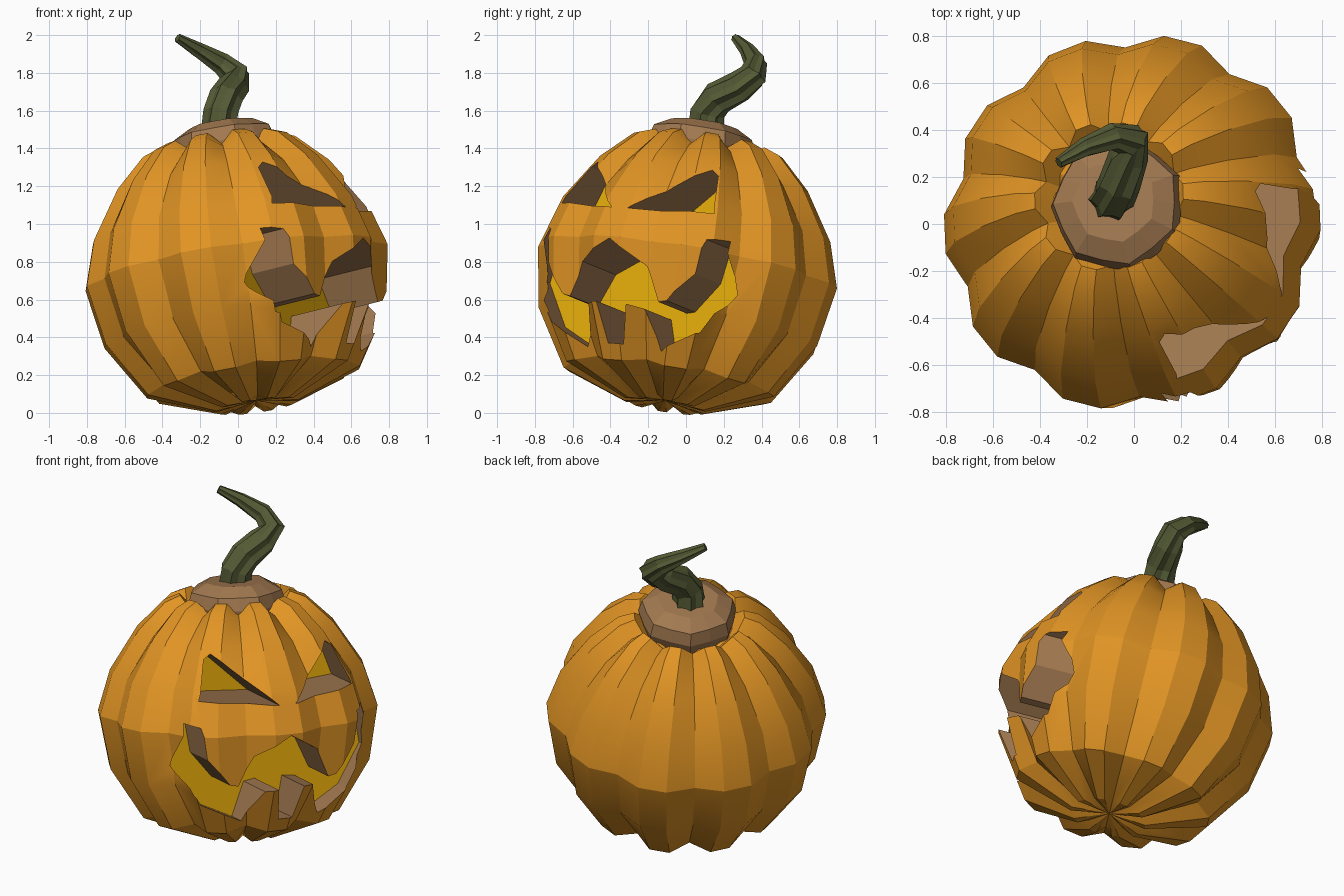
import bpy, bmesh, math
from mathutils import Matrix, Vector

if "Cube" in bpy.data.objects:
    bpy.data.objects.remove(bpy.data.objects["Cube"])

def material(name, rgb):
    m = bpy.data.materials.new(name)
    m.diffuse_color = (*rgb, 1)
    m.use_nodes = True
    m.node_tree.nodes["Principled BSDF"].inputs["Base Color"].default_value = m.diffuse_color
    return m

orange = material("orange_skin", (0.76, 0.30, 0.018))
brown = material("brown_flesh", (0.36, 0.19, 0.08))
yellow = material("yellow_glow", (0.76, 0.40, 0.003))
green = material("green_stem", (0.09, 0.105, 0.036))

# The pumpkin leans back and left; the face looks toward front right
LEAN = math.radians(132)
FACE = math.radians(-32)
lean_axis = Vector((-math.sin(LEAN), math.cos(LEAN), 0))
TILT = Matrix.Translation((0, 0, 0.72)) @ Matrix.Rotation(math.radians(12.5), 4, lean_axis)

def finish(bm, name, mats):
    bmesh.ops.recalc_face_normals(bm, faces=bm.faces)
    me = bpy.data.meshes.new(name)
    bm.to_mesh(me)
    bm.free()
    for m in mats:
        me.materials.append(m)
    ob = bpy.data.objects.new(name, me)
    bpy.context.collection.objects.link(ob)
    return ob

def loft(name, rings, mats, start, end):
    """Skin closed rings and close both ends with a fan to a point."""
    bm = bmesh.new()
    vs = [[bm.verts.new(p) for p in r] for r in rings]
    n = len(vs[0])
    for a, b in zip(vs, vs[1:]):
        for i in range(n):
            j = (i + 1) % n
            bm.faces.new((a[i], a[j], b[j], b[i]))
    for ring, tip in ((vs[0], start), (vs[-1], end)):
        c = bm.verts.new(tip)
        for i in range(n):
            bm.faces.new((ring[i], ring[(i + 1) % n], c))
    return finish(bm, name, mats)

# Ribbed body: ten lobes of three facets (radius, height, valley scale, valley drop)
profile = [(0.22, -0.70, 0.80, -0.03), (0.57, -0.57, 0.88, -0.03),
           (0.755, -0.27, 0.92, 0), (0.81, 0.05, 0.93, 0), (0.735, 0.29, 0.93, 0),
           (0.57, 0.545, 0.90, 0.02), (0.41, 0.70, 0.88, 0.05),
           (0.32, 0.735, 0.90, 0.06), (0.25, 0.65, 0.95, 0.03)]
rings = []
for r, h, scale, drop in profile:
    ring = []
    for i in range(30):
        a = math.radians(93 + 12 * i)
        valley = i % 3 == 0
        k = r * scale if valley else r
        ring.append(TILT @ Vector((k * math.cos(a), k * math.sin(a), h - drop * valley)))
    rings.append(ring)
body = loft("pumpkin_body", rings, [orange, brown, yellow],
            TILT @ Vector((0, 0, -0.67)), TILT @ Vector((0, 0, 0.62)))

# Carved holes: brown walls with a flat glowing floor inside
forward = Vector((math.cos(FACE), math.sin(FACE), 0))
side = Vector((-math.sin(FACE), math.cos(FACE), 0))

def carve(name, outline, floor_depth):
    bm = bmesh.new()
    def cap(depth):
        return [bm.verts.new(TILT @ (forward * depth + side * p + Vector((0, 0, q))))
                for p, q in outline]
    a, b = cap(floor_depth), cap(1.2)
    n = len(outline)
    floor = bm.faces.new(a)
    bm.faces.new(b)
    for f in [bm.faces.new((a[i], a[(i + 1) % n], b[(i + 1) % n], b[i])) for i in range(n)]:
        f.material_index = 1
    floor.material_index = 2
    cutter = finish(bm, name, [orange, brown, yellow])
    cutter.hide_render = True
    mod = body.modifiers.new(name, 'BOOLEAN')
    mod.operation = 'DIFFERENCE'
    mod.solver = 'EXACT'
    mod.object = cutter
    return cutter

def mirrored(outline):
    return [(-p, q) for p, q in reversed(outline)]

eye = [(0.05, 0.215), (0.36, 0.50), (0.40, 0.47), (0.48, 0.25)]
upper = [(0.20, -0.08), (0.28, -0.26), (0.33, -0.25), (0.46, -0.09), (0.49, 0.10),
         (0.56, 0.12), (0.60, -0.15), (0.46, -0.38)]
lower_teeth = [(0.26, -0.50), (0.19, -0.30), (0.11, -0.29), (0.07, -0.49),
               (-0.02, -0.49), (-0.06, -0.29), (-0.13, -0.30), (-0.21, -0.50)]
mouth = [(0, 0.04)] + upper + lower_teeth + mirrored(upper)
cutters = [carve("eye_cut_right", eye, 0.27),
           carve("eye_cut_left", mirrored(eye), 0.27),
           carve("mouth_cut", mouth, 0.37)]

# Bake the carving and drop the cutters
bpy.context.view_layer.update()
dg = bpy.context.evaluated_depsgraph_get()
carved = bpy.data.meshes.new_from_object(body.evaluated_get(dg))
body.modifiers.clear()
body.data = carved
for c in cutters:
    bpy.data.objects.remove(c)

# Soft shading along each rib, sharp between ribs
bpy.context.view_layer.objects.active = body
body.select_set(True)
bpy.ops.object.shade_smooth_by_angle(angle=math.radians(24))

# Rounded brown collar under the stem
shift = Vector((0.035, -0.035, 0))
collar = []
for r, h in [(0.26, 0.58), (0.29, 0.70), (0.27, 0.775), (0.18, 0.825)]:
    ring = []
    for i in range(14):
        a = math.tau * i / 14
        k = r if i % 2 else r * 0.93
        ring.append(TILT @ Vector((k * math.cos(a), k * math.sin(a), h)) + shift)
    collar.append(ring)
loft("stem_collar", collar, [brown],
     TILT @ Vector((0, 0, 0.58)) + shift, TILT @ Vector((0, 0, 0.825)) + shift)

# Fluted, hooked stem swept along a path (x, y, z, radius)
path = [(-0.10, 0.105, 1.46, 0.10), (-0.09, 0.11, 1.59, 0.095), (-0.065, 0.165, 1.665, 0.093),
        (-0.025, 0.28, 1.725, 0.087), (-0.01, 0.355, 1.785, 0.078), (-0.09, 0.37, 1.85, 0.06),
        (-0.21, 0.325, 1.92, 0.042), (-0.32, 0.26, 1.985, 0.024)]
pts = [Vector(p[:3]) for p in path]
stem = []
direction, across = Vector((0, 0, 1)), Vector((1, 0, 0))
for i, p in enumerate(pts):
    t = (pts[min(i + 1, len(pts) - 1)] - pts[max(i - 1, 0)]).normalized()
    across = direction.rotation_difference(t) @ across
    direction = t
    other = t.cross(across)
    ring = []
    for s in range(14):
        a = math.tau * s / 14 + 0.12 * i
        r = path[i][3] * (1.0 if s % 2 else 0.8)
        ring.append(p + across * (r * math.cos(a)) + other * (r * math.sin(a)))
    stem.append(ring)
loft("stem", stem, [green], pts[0], pts[-1])
